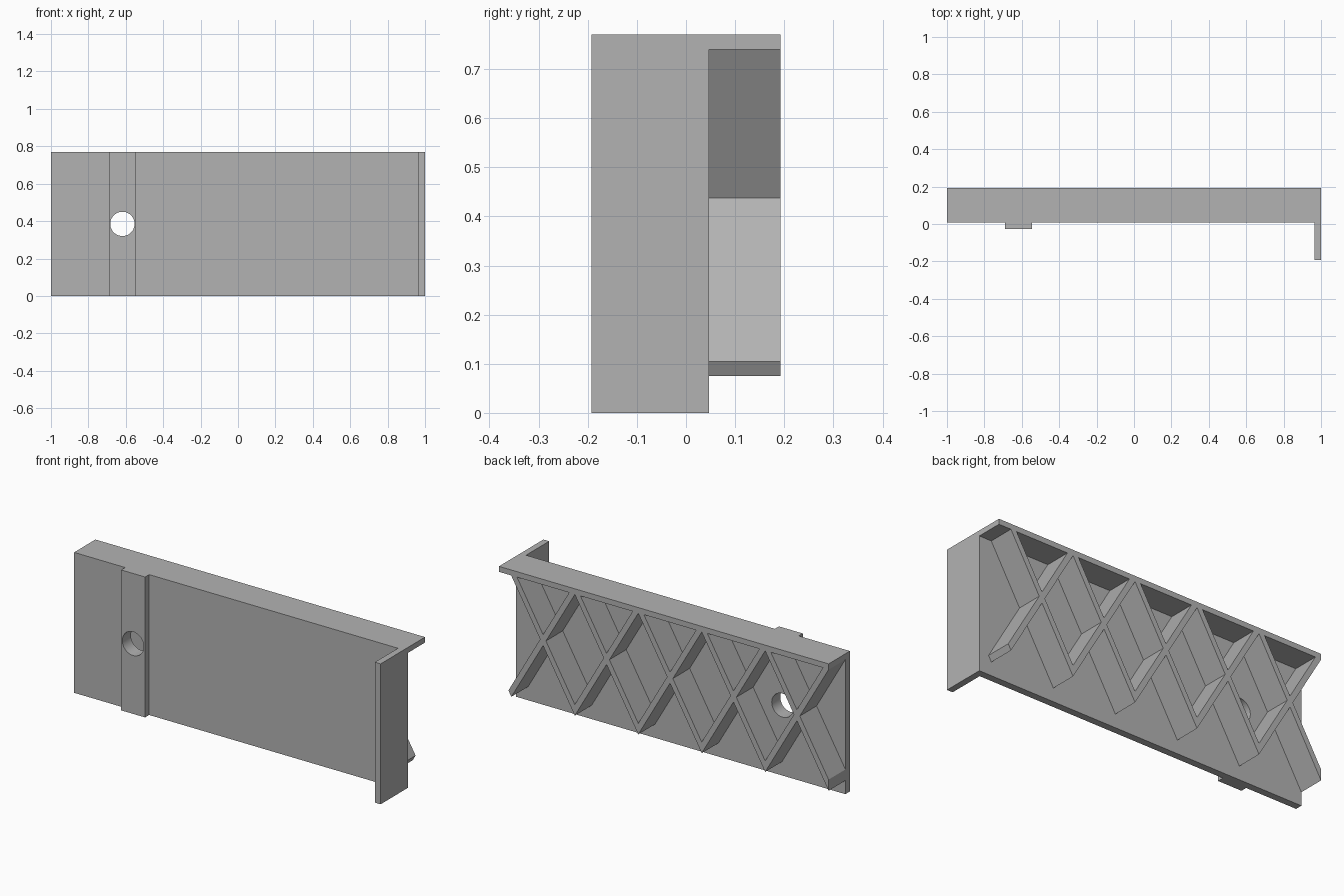
import bpy, bmesh
from mathutils import Vector

if "Cube" in bpy.data.objects:
    bpy.data.objects.remove(bpy.data.objects["Cube"], do_unlink=True)

HEIGHT = 0.77
FRONT, BACK, DEPTH = 0.008, 0.047, 0.1925   # plate front, plate back, rib back
RAIL_Z = 0.74

grey = bpy.data.materials.new("plain grey")
grey.use_nodes = True
grey.diffuse_color = (0.45, 0.45, 0.45, 1)
grey.node_tree.nodes["Principled BSDF"].inputs["Base Color"].default_value = grey.diffuse_color


def finish(bm, name):
    bmesh.ops.recalc_face_normals(bm, faces=bm.faces)
    mesh = bpy.data.meshes.new(name)
    bm.to_mesh(mesh)
    bm.free()
    mesh.materials.append(grey)
    obj = bpy.data.objects.new(name, mesh)
    bpy.context.collection.objects.link(obj)
    return obj


def extrude(bm, offset):
    """Turn the flat sheet in bm into a closed solid."""
    res = bmesh.ops.extrude_face_region(bm, geom=bm.faces[:], use_keep_orig=True)
    verts = [v for v in res["geom"] if isinstance(v, bmesh.types.BMVert)]
    bmesh.ops.translate(bm, verts=verts, vec=offset)


def prism(name, points, offset):
    bm = bmesh.new()
    bm.faces.new([bm.verts.new(p) for p in points])
    extrude(bm, offset)
    return finish(bm, name)


# Plate with raised strip and end flange, one plan outline pulled up
strip_l, strip_r, strip_y, flange_x = -0.69, -0.545, -0.027, 0.965
outline = [(-1, FRONT), (strip_l, FRONT), (strip_l, strip_y), (strip_r, strip_y),
           (strip_r, FRONT), (flange_x, FRONT), (flange_x, -DEPTH), (1, -DEPTH),
           (1, BACK), (-1, BACK)]
plate = prism("flanged_plate", [(x, y, 0) for x, y in outline], (0, 0, HEIGHT))

# Round hole through the strip
bpy.ops.mesh.primitive_cylinder_add(vertices=48, radius=0.065, depth=0.4,
                                    location=(-0.618, 0, HEIGHT / 2),
                                    rotation=(1.5707963, 0, 0))
cutter = bpy.context.object
cutter.name = "hole_cutter"
cutter.hide_render = True
mod = plate.modifiers.new("hole", "BOOLEAN")
mod.operation, mod.solver, mod.object = "DIFFERENCE", "EXACT", cutter
bpy.ops.object.select_all(action="DESELECT")
plate.select_set(True)
bpy.context.view_layer.objects.active = plate
bpy.ops.object.modifier_apply(modifier=mod.name)
bpy.data.objects.remove(cutter, do_unlink=True)
bpy.ops.object.shade_smooth_by_angle(angle=0.5)

# Top rail behind the plate
prism("top_rail", [(-1, BACK, RAIL_Z), (1, BACK, RAIL_Z), (1, BACK, HEIGHT), (-1, BACK, HEIGHT)],
      (0, DEPTH - BACK, 0))

# Diagonal rib lattice: diamond joints linked by slanted struts
step = Vector((0.1925, 0, 0.332))
half_w = 0.0176
right = Vector((half_w, 0, 0))
up = Vector((0, 0, half_w * step.z / step.x))
base = Vector((-1, BACK, 0.105))


def joint(col, row):
    return base + Vector((col * step.x, 0, row * step.z))


bm = bmesh.new()


def face(*points):
    bm.faces.new([bm.verts.new(p) for p in points])


for col in range(11):
    for row in ([1] if col % 2 else [0, 2]):
        c = joint(col, row)
        face(c - right, c - up, c + right, c + up)
    if col % 2:
        c = joint(col, 1)
        for sx in (-1, 1):
            for sz in (-1, 1):
                r, u, far = right * sx, up * sz, joint(col + sx, 1 + sz)
                face(c + r, far - u, far - r, c + u)

bmesh.ops.remove_doubles(bm, verts=bm.verts, dist=0.0005)
# Trim flush with the plate end and the underside of the rail
for co, normal in (((-1, 0, 0), (-1, 0, 0)), ((0, 0, RAIL_Z), (0, 0, 1))):
    bmesh.ops.bisect_plane(bm, geom=bm.verts[:] + bm.edges[:] + bm.faces[:],
                           plane_co=co, plane_no=normal, clear_outer=True)
extrude(bm, (0, DEPTH - BACK, 0))
finish(bm, "rib_lattice")
